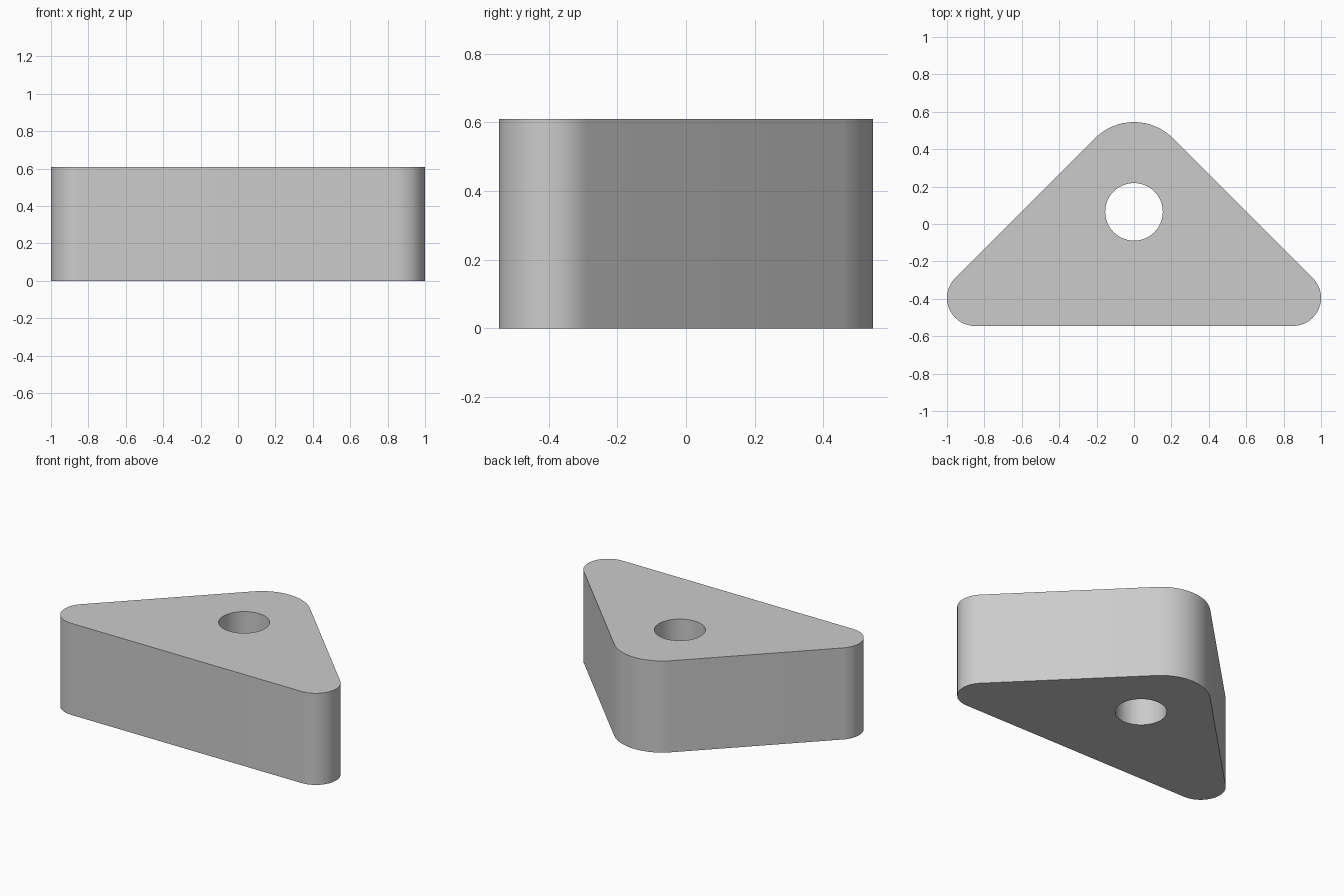
import bpy
import bmesh
from math import cos, sin, radians

HEIGHT = 0.61

cube = bpy.data.objects.get("Cube")
if cube:
    bpy.data.objects.remove(cube, do_unlink=True)


def arc(cx, cy, radius, start, end, steps):
    """Points along an arc, angles in degrees."""
    angles = [radians(start + (end - start) * i / steps) for i in range(steps + 1)]
    return [(cx + radius * cos(a), cy + radius * sin(a)) for a in angles]


def add_loop(bm, points):
    verts = [bm.verts.new((x, y, 0)) for x, y in points]
    return [bm.edges.new((v, verts[i - 1])) for i, v in enumerate(verts)]


# Triangular outline with rounded corners, plus the round hole
outline = (arc(0.85, -0.395, 0.15, -90, 45, 18)
           + arc(0, 0.25, 0.295, 45, 135, 16)
           + arc(-0.85, -0.395, 0.15, 135, 270, 18))
hole = arc(0, 0.065, 0.154, 0, 360, 48)[:-1]

# Fill between the loops and extrude upwards
bm = bmesh.new()
edges = add_loop(bm, outline) + add_loop(bm, hole)
bmesh.ops.triangle_fill(bm, edges=edges, use_beauty=True)
result = bmesh.ops.extrude_face_region(bm, geom=bm.faces[:], use_keep_orig=True)
top = [g for g in result["geom"] if isinstance(g, bmesh.types.BMVert)]
bmesh.ops.translate(bm, verts=top, vec=(0, 0, HEIGHT))
bmesh.ops.recalc_face_normals(bm, faces=bm.faces[:])

mesh = bpy.data.meshes.new("wedge_block")
bm.to_mesh(mesh)
bm.free()
block = bpy.data.objects.new("wedge_block", mesh)
bpy.context.collection.objects.link(block)

# Plain grey material
grey = bpy.data.materials.new("plain grey")
grey.use_nodes = True
colour = (0.6, 0.6, 0.6, 1)
grey.diffuse_color = colour
grey.node_tree.nodes["Principled BSDF"].inputs["Base Color"].default_value = colour
mesh.materials.append(grey)

# Smooth curved walls, sharp rims
bpy.ops.object.select_all(action="DESELECT")
block.select_set(True)
bpy.context.view_layer.objects.active = block
bpy.ops.object.shade_smooth_by_angle(angle=radians(30))
